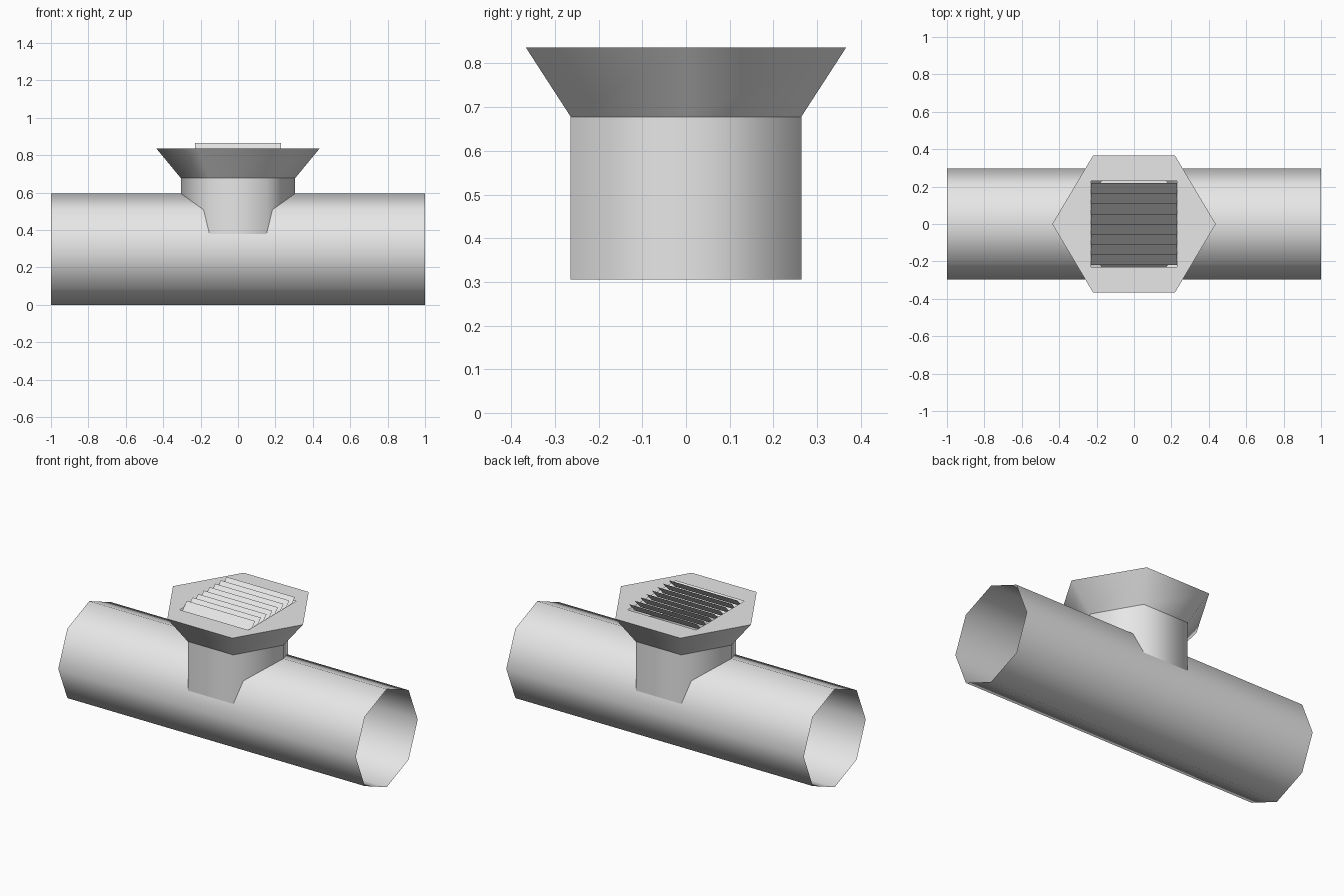
import bpy, bmesh
from math import sin, cos, tau, radians
from mathutils import Vector, Matrix

cube = bpy.data.objects.get("Cube")
if cube:
    bpy.data.objects.remove(cube, do_unlink=True)

grey = bpy.data.materials.new("light_grey")
grey.use_nodes = True
colour = (0.8, 0.8, 0.8, 1)
grey.diffuse_color = colour
grey.node_tree.nodes["Principled BSDF"].inputs["Base Color"].default_value = colour


def finish(name, bm, smooth=False):
    mesh = bpy.data.meshes.new(name)
    for f in bm.faces:
        f.smooth = smooth
    bm.to_mesh(mesh)
    bm.free()
    mesh.materials.append(grey)
    obj = bpy.data.objects.new(name, mesh)
    bpy.context.collection.objects.link(obj)
    return obj


def ring(bm, sides, rx, ry, z):
    return [bm.verts.new((rx * cos(tau * i / sides), ry * sin(tau * i / sides), z))
            for i in range(sides)]


def open_tube(name, sides, low, high, matrix=Matrix()):
    """Open smooth wall between two (rx, ry, z) rings."""
    bm = bmesh.new()
    a, b = ring(bm, sides, *low), ring(bm, sides, *high)
    for i in range(sides):
        j = (i + 1) % sides
        bm.faces.new((a[i], a[j], b[j], b[i]))
    bm.transform(matrix)
    return finish(name, bm, True)


# Horizontal octagonal pipe, open at both ends
R = 0.298
lay_down = Matrix.Translation((0, 0, R)) @ Matrix.Rotation(radians(90), 4, 'Y')
open_tube("pipe", 8, (R, R, -1), (R, R, 1), lay_down)

# Hexagonal neck and flared hood
neck_r = 0.306
hex_y = 0.264 / sin(tau / 6)
rim = (0.437, 0.367 / sin(tau / 6), 0.837)
open_tube("neck", 6, (neck_r, hex_y, 0.305), (neck_r, hex_y, 0.678))
open_tube("flared_hood", 6, (neck_r, hex_y, 0.678), rim)

# Flat top plate with a square opening
half = 0.23
bm = bmesh.new()
outer = ring(bm, 6, *rim)
inner = [bm.verts.new((sx * half, sy * half, rim[2]))
         for sx, sy in ((1, 1), (-1, 1), (-1, -1), (1, -1))]
edges = [bm.edges.new((loop[i - 1], loop[i]))
         for loop in (outer, inner) for i in range(len(loop))]
bmesh.ops.triangle_fill(bm, edges=edges, use_beauty=True, normal=Vector((0, 0, 1)))
for f in bm.faces:
    f.normal_update()
    if f.normal.z < 0:
        f.normal_flip()
finish("top_plate", bm)

# Tilted louvre slats across the opening
count, pitch, rise = 8, 0.0545, 0.029
bm = bmesh.new()
for i in range(count):
    y = (i - (count - 1) / 2) * pitch
    lo, hi = y - pitch / 2, y + pitch / 2
    bm.faces.new([bm.verts.new(p) for p in (
        (-half, lo, rim[2] - rise), (half, lo, rim[2] - rise),
        (half, hi, rim[2] + rise), (-half, hi, rim[2] + rise))])
finish("louvre_slats", bm)
